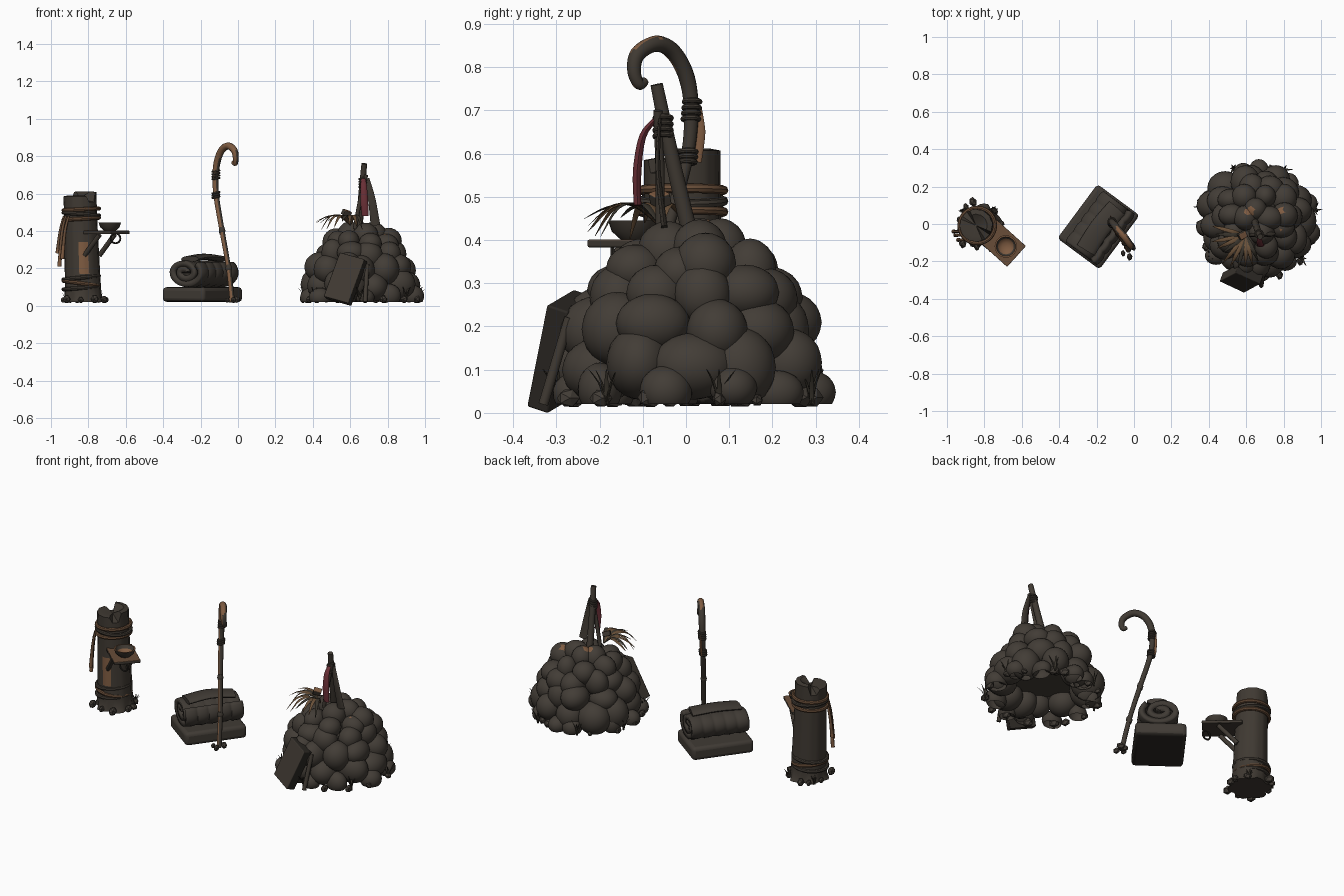
import bpy, bmesh, random
from math import sin, cos, pi, radians, atan2
from mathutils import Vector, Matrix

random.seed(4)
default_cube = bpy.data.objects.get("Cube")
if default_cube:
    bpy.data.objects.remove(default_cube)


def material(name, red, green, blue):
    mat = bpy.data.materials.new(name)
    mat.use_nodes = True
    colour = (red, green, blue, 1)
    mat.diffuse_color = colour
    mat.node_tree.nodes["Principled BSDF"].inputs["Base Color"].default_value = colour
    return mat


STONE = material("dark stone", .055, .046, .037)
BARK = material("weathered bark", .05, .041, .032)
SHADOW = material("charred wood", .026, .022, .018)
WOOD = material("bare brown wood", .21, .105, .053)
ROPE = material("old rope", .14, .075, .04)
RED = material("faded red cloth", .14, .028, .036)
BLANKET = material("wool blanket", .051, .043, .035)
LEAF = material("dry leaf", .14, .08, .04)
GRASS = material("dark grass", .04, .034, .025)


def finish(name, bm, mats, rule=None, angle=40):
    """Turn a bmesh into an object; rule picks the material slot per face."""
    bmesh.ops.recalc_face_normals(bm, faces=bm.faces[:])
    bm.normal_update()
    if rule:
        for face in bm.faces:
            face.material_index = int(rule(face.normal, face.calc_center_median()))
    mesh = bpy.data.meshes.new(name)
    bm.to_mesh(mesh)
    bm.free()
    for mat in mats:
        mesh.materials.append(mat)
    obj = bpy.data.objects.new(name, mesh)
    bpy.context.collection.objects.link(obj)
    bpy.ops.object.select_all(action='DESELECT')
    obj.select_set(True)
    bpy.context.view_layer.objects.active = obj
    bpy.ops.object.shade_smooth_by_angle(angle=radians(angle))
    return obj


def bridge(bm, low, high):
    count = len(low)
    for i in range(count):
        j = (i + 1) % count
        bm.faces.new((low[i], low[j], high[j], high[i]))


def resample(pts, rad, steps):
    """Smooth curve through the points, with matching radii."""
    out = []
    for i in range(len(pts) - 1):
        a, b, c, d = (pts[max(0, min(len(pts) - 1, i + k))] for k in (-1, 0, 1, 2))
        for s in range(steps):
            t = s / steps
            p = (b * 2 + (c - a) * t + (a * 2 - b * 5 + c * 4 - d) * t ** 2
                 + (b * 3 - a - c * 3 + d) * t ** 3) / 2
            out.append((p, rad[i] + (rad[i + 1] - rad[i]) * t))
    return out + [(pts[-1], rad[-1])]


def add_tube(bm, pts, rad, side=(1, 0, 0), flat=1, sides=10, steps=4, closed=False):
    pts = [Vector(p) for p in pts]
    rad = rad if isinstance(rad, (list, tuple)) else [rad] * len(pts)
    path = list(zip(pts, rad)) if closed else resample(pts, rad, steps)
    count, rings = len(path), []
    for i, (p, r) in enumerate(path):
        after = path[(i + 1) % count if closed else min(i + 1, count - 1)][0]
        before = path[i - 1 if closed else max(i - 1, 0)][0]
        t = (after - before).normalized()
        u = Vector(side)
        u = (u - t * u.dot(t)).normalized()
        v = t.cross(u)
        rings.append([bm.verts.new(p + u * r * cos(k * 2 * pi / sides) + v * r * flat * sin(k * 2 * pi / sides))
                      for k in range(sides)])
    for low, high in zip(rings, rings[1:]):
        bridge(bm, low, high)
    if closed:
        bridge(bm, rings[-1], rings[0])
    else:
        bm.faces.new(rings[0])
        bm.faces.new(rings[-1])


def tube(name, pts, rad, mats, rule=None, **options):
    bm = bmesh.new()
    add_tube(bm, pts, rad, **options)
    return finish(name, bm, mats, rule)


def ring(name, centre, radius, thick, mat, tilt=0, upright=False):
    pts = []
    for k in range(28):
        x, y = radius * cos(k * pi / 14), radius * sin(k * pi / 14)
        pts.append(Vector(centre) + Vector((x, 0, y) if upright else (x, y, tilt * x)))
    return tube(name, pts, thick, [mat], side=(0, 1, 0) if upright else (0, 0, 1), sides=8, closed=True)


def box(name, loc, dims, rot, mats, bevel, rule=None):
    bm = bmesh.new()
    bmesh.ops.create_cube(bm, size=1)
    bmesh.ops.scale(bm, vec=dims, verts=bm.verts)
    obj = finish(name, bm, mats, rule)
    obj.location, obj.rotation_euler = loc, [radians(a) for a in rot]
    mod = obj.modifiers.new("soft edges", 'BEVEL')
    mod.width, mod.segments = bevel, 3
    return obj


def pebbles(name, x, y, inner, outer, count):
    bm = bmesh.new()
    for k in range(count):
        a, d = (k + random.random() * .7) * 2 * pi / count, random.uniform(inner, outer)
        size = random.uniform(.018, .034)
        place = Matrix.LocRotScale(Vector((x + d * cos(a), y + d * sin(a), .02 + size / 2)),
                                   Vector((a, 1, 0)).to_track_quat('Z', 'Y'), Vector((1, .8, .7)) * size)
        bmesh.ops.create_icosphere(bm, subdivisions=1, radius=1, matrix=place)
    finish(name, bm, [STONE], angle=10)


def tuft(name, x, y, height, count=6):
    bm = bmesh.new()
    for k in range(count):
        a, reach = k * 2 * pi / count, height * random.uniform(.2, .6)
        dx, dy = reach * cos(a), reach * sin(a)
        add_tube(bm, [(x, y, .02), (x + dx * .4, y + dy * .4, .02 + height * .6), (x + dx, y + dy, .02 + height)],
                 [.006, .005, .001], side=(-sin(a), cos(a), 0), flat=.3, sides=4, steps=2)
    finish(name, bm, [GRASS])


# Post: bark trunk with flared roots, split top and a bare patch
PX, PY = -.825, -.008
bm = bmesh.new()
rings = []
SIDES = 32
for z, r in ((.02, .112), (.045, .1), (.09, .096), (.17, .094), (.34, .09), (.45, .088), (.585, .087), (.59, .06)):
    loop = []
    for k in range(SIDES):
        a = k * 2 * pi / SIDES
        rr = r * (1 + .025 * sin(k * 2.4) + (.1 * sin(a * 6) if z < .04 else 0))
        half = cos(a - pi / 4)
        top = (-.03 if abs(half) < .2 else .022 * (half > 0)) if z > .5 else 0
        loop.append(bm.verts.new((PX - .02 * z / .6 + rr * cos(a), PY + rr * sin(a), z + top)))
    rings.append(loop)
for low, high in zip(rings, rings[1:]):
    bridge(bm, low, high)
bm.faces.new(rings[0])
hub = bm.verts.new((PX - .02, PY, .575))
for k in range(SIDES):
    bm.faces.new((rings[-1][k], rings[-1][(k + 1) % SIDES], hub))


def bare_patch(normal, c):
    angle = atan2(c.y - PY, c.x - PX)
    return .16 < c.z < .35 and -1.85 < angle < -1.2


finish("post_trunk", bm, [BARK, WOOD], bare_patch)
for i, (z, tilt) in enumerate(((.465, .06), (.49, -.08), (.515, .05), (.095, .08), (.12, -.14), (.15, .1))):
    ring(f"post_rope_{i}", (PX - .013, PY, z), .095, .011, (ROPE, BARK)[i % 2], tilt)
for i, (x, y, low) in enumerate(((-.94, -.06, .21), (-.925, -.085, .25), (-.95, -.04, .28))):
    tube(f"hanging_cord_{i}", [(x + .02, y, .48), (x, y, .4), (x - .015, y, low)], [.006, .008, .011], [ROPE, WOOD],
         lambda n, c: c.z < .3)
pebbles("post_stones", PX, PY, .11, .135, 9)
for x, y in ((-.92, .07), (-.75, .08)):
    tuft("post_grass", x, y, .045)

# Shelf with bowl, brace and hook
box("shelf", (-.71, -.1, .392), (.22, .15, .018), (0, 0, -42), [BARK, ROPE], .004, lambda n, c: n.z > .5)
for side in (-.04, .04):
    tube("shelf_brace", [(-.7 + side, -.115 + side, .38), (-.78 + side, -.05 + side, .27)], .013, [BARK], side=(0, 0, 1))
bm = bmesh.new()
rings = []
for r, z in ((.03, .4), (.052, .42), (.06, .445), (.052, .445), (.042, .425), (.02, .412)):
    rings.append([bm.verts.new((-.685 + r * cos(k * pi / 12), -.12 + r * sin(k * pi / 12), z)) for k in range(24)])
for low, high in zip(rings, rings[1:]):
    bridge(bm, low, high)
bm.faces.new(rings[0])
bm.faces.new(rings[-1])
finish("bowl", bm, [BARK, WOOD], lambda n, c: n.z > .8)
ring("shelf_hook", (-.655, -.17, .36), .026, .005, SHADOW, upright=True)

# Bedding: soft mat under a loose, sagging blanket roll
BED, TURN = Vector((-.19, -.015, 0)), -36.5
box("mat", BED + Vector((0, 0, .06)), (.28, .36, .078), (0, 0, TURN), [BLANKET, SHADOW], .02, lambda n, c: n.z < -.5)
bm = bmesh.new()
rows = []
TURNS, LENGTH = 60, 30
for j in range(LENGTH + 1):
    bulge = 1 - .07 * abs(cos(j * pi * 5 / LENGTH)) ** 6
    row = []
    for k in range(TURNS + 1):
        f = .15 + .85 * k / TURNS
        a = 4.1 * pi * k / TURNS + .5
        row.append(bm.verts.new((.112 * f * bulge * cos(a), (j / LENGTH - .5) * .33, .075 * f * bulge * sin(a))))
    rows.append(row)
for low, high in zip(rows, rows[1:]):
    for k in range(TURNS):
        bm.faces.new((low[k], low[k + 1], high[k + 1], high[k]))
roll = finish("blanket_roll", bm, [BLANKET])
roll.location, roll.rotation_euler = BED + Vector((0, 0, .178)), (0, radians(6), radians(TURN))
thick = roll.modifiers.new("cloth thickness", 'SOLIDIFY')
thick.thickness, thick.offset = .032, 0
flap = tube("blanket_flap", [(.02, -.14, .25), (.01, 0, .262), (.02, .14, .25)], .055, [BLANKET], flat=.3, sides=14)
flap.location, flap.rotation_euler = BED, (0, 0, radians(TURN))

# Crooked staff with lashings and a hanging feather
tube("staff", [(-.03, -.14, .02), (-.05, -.1, .2), (-.085, -.05, .4), (-.115, 0, .58), (-.12, .012, .69), (-.11, .002, .775),
               (-.085, -.03, .835), (-.05, -.07, .854), (-.02, -.112, .83), (-.012, -.12, .79), (-.015, -.108, .76), (-.028, -.095, .768)],
     [.014, .013, .014, .015, .017, .019, .019, .019, .018, .016, .013, .01], [BARK, WOOD],
     lambda n, c: (n.y < -.3 and n.x < .35) or (c.z > .84 and n.z > .7), side=(.75, .65, 0), sides=12, steps=6)
for i, z in enumerate((.58, .592, .604, .68, .693, .706, .72)):
    ring(f"staff_lashing_{i}", (-.118, .003 + (z - .58) * .08, z), .018, .006, BARK, .2)
for z, x, y in ((.2, -.05, -.1), (.4, -.085, -.05)):
    tube("staff_knot", [(x, y, z - .02), (x, y, z), (x, y, z + .02)], [.012, .018, .012], [BARK])
tube("staff_feather", [(-.125, .03, .71), (-.125, .034, .65), (-.125, .028, .58)], [.005, .011, .008], [WOOD], side=(0, 1, 0), flat=.4)
pebbles("staff_stones", -.025, -.145, .015, .04, 4)

# Boulder mound: uneven rings of stacked round stones, open underneath
MX, MY = .66, .015
bm = bmesh.new()
bmesh.ops.create_cone(bm, cap_ends=True, segments=24, radius1=.2, radius2=.1, depth=.24,
                      matrix=Matrix.Translation((MX, MY, .25)))
for level, (z, reach, count, size) in enumerate(((.11, .235, 11, .085), (.2, .21, 11, .077), (.275, .178, 10, .07),
                                                 (.335, .14, 8, .065), (.37, .065, 4, .066), (.05, .275, 11, .055))):
    for k in range(count):
        a = (k + level * .5 + random.uniform(-.25, .25)) * 2 * pi / count
        d = reach * random.uniform(.94, 1.06)
        shape = Vector([size * random.uniform(.85, 1.15) for axis in range(3)])
        place = Matrix.LocRotScale(Vector((MX + d * cos(a), MY + d * sin(a), z + random.uniform(-.012, .012))), None, shape)
        bmesh.ops.create_icosphere(bm, subdivisions=3, radius=1, matrix=place)
bmesh.ops.bisect_plane(bm, geom=bm.verts[:] + bm.edges[:] + bm.faces[:], plane_co=(0, 0, .02),
                       plane_no=(0, 0, 1), clear_inner=True)
finish("boulder_mound", bm, [STONE, WOOD],
       lambda n, c: n.z > .7 and c.z > .38 and min((c.xy - Vector(p)).length for p in ((.62, .07), (.77, -.04), (.78, .07))) < .025,
       angle=60)
pebbles("mound_stones", MX, MY, .28, .315, 15)
for k in range(7):
    a = k * 2 * pi / 7 + .2
    tuft(f"mound_grass_{k}", MX + .31 * cos(a), MY + .31 * sin(a), .08)

# Leaning slab and prop at the foot of the mound
box("leaning_slab", (.575, -.29, .142), (.15, .055, .255), (-18, 14, -25), [BARK, SHADOW], .005, lambda n, c: n.x > .5 or n.y > .5 or n.z > .5)
tube("leaning_prop", [(.68, -.33, .02), (.69, -.27, .22)], .012, [BARK])

# Lashed sticks with red cloth on the summit
tube("main_stick", [(.645, .015, .39), (.66, -.03, .58), (.675, -.068, .76)], [.02, .018, .015], [BARK])
tube("left_stick", [(.625, -.06, .41), (.65, -.06, .55), (.685, -.065, .7)], .011, [BARK])
tube("dark_cloth", [(.69, -.06, .68), (.715, -.065, .57), (.735, -.05, .43)], [.012, .02, .026], [BARK], flat=.3)
for i in range(4):
    ring(f"stick_lashing_{i}", (.668, -.053, .64 + i * .014), .019, .006, BARK, .25)
tube("red_cloth", [(.67, -.07, .68), (.672, -.1, .64), (.675, -.113, .56), (.68, -.112, .48)], [.011, .017, .021, .018], [RED], flat=.5)

# Fan of dry fronds and small offering block
for k in range(11):
    a = radians(165 + k * 13)
    reach = random.uniform(.15, .2)
    drop = random.uniform(.39, .46)
    pts = [(.6 + reach * f * cos(a), -.06 + reach * f * sin(a), z) for f, z in ((0, .43), (.35, .48), (.7, .475), (1, drop))]
    tube(f"frond_{k}", pts, [.004, .011, .01, .001], [(LEAF, GRASS, LEAF)[k % 3]], side=(-sin(a), cos(a), 0), flat=.25, sides=6)
box("offering_block", (.58, -.06, .495), (.045, .035, .03), (20, 15, 30), [BARK, WOOD], .004, lambda n, c: n.z > .5)
